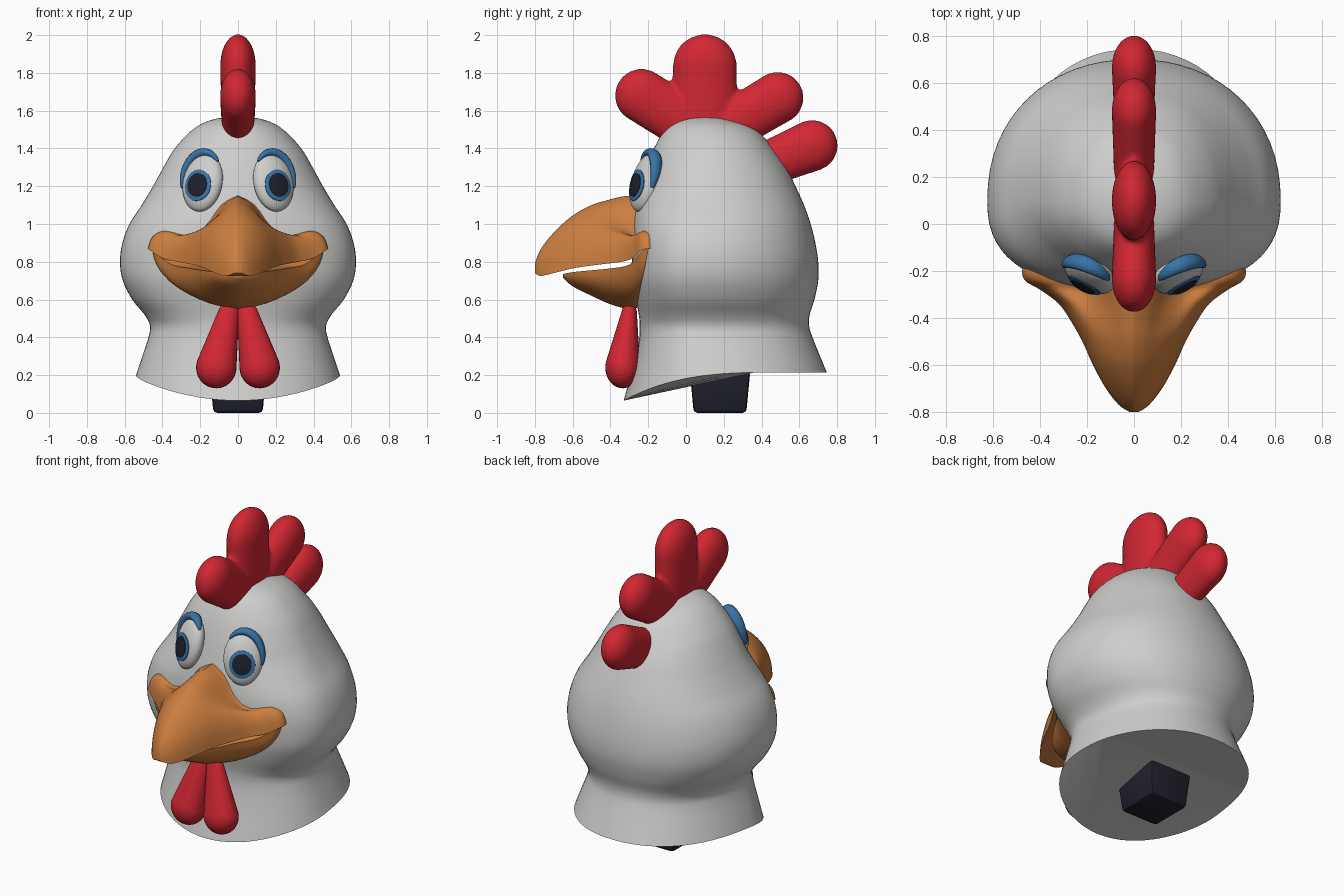
import bpy, bmesh, math
from mathutils import Vector, Matrix

if "Cube" in bpy.data.objects:
    bpy.data.objects.remove(bpy.data.objects["Cube"])


def material(name, r, g, b):
    m = bpy.data.materials.new(name)
    m.use_nodes = True
    m.diffuse_color = (r, g, b, 1)
    m.node_tree.nodes["Principled BSDF"].inputs["Base Color"].default_value = (r, g, b, 1)
    return m


WHITE = material("feather white", .62, .62, .61)
ORANGE = material("beak orange", .61, .21, .05)
RED = material("comb red", .64, .02, .032)
BLUE = material("eye blue", .04, .17, .38)
DARK = material("dark navy", .014, .014, .025)


def finish(name, bm, mat, angle=50):
    """Turn a bmesh into a smooth shaded object."""
    bmesh.ops.recalc_face_normals(bm, faces=bm.faces)
    mesh = bpy.data.meshes.new(name)
    bm.to_mesh(mesh)
    bm.free()
    mesh.materials.append(mat)
    obj = bpy.data.objects.new(name, mesh)
    bpy.context.scene.collection.objects.link(obj)
    bpy.ops.object.select_all(action='DESELECT')
    obj.select_set(True)
    bpy.context.view_layer.objects.active = obj
    bpy.ops.object.shade_smooth_by_angle(angle=math.radians(angle))
    return obj


def spline(rows, steps):
    """Smoothly interpolate table rows (Catmull-Rom)."""
    out = []
    last = len(rows) - 1
    for i in range(last):
        quad = [rows[max(i - 1, 0)], rows[i], rows[i + 1], rows[min(i + 2, last)]]
        for s in range(steps):
            t = s / steps
            out.append([b + .5 * t * (c - a + t * (2 * a - 5 * b + 4 * c - d + t * (3 * (b - c) + d - a)))
                        for a, b, c, d in zip(*quad)])
    return out + [list(rows[-1])]


def loft(name, rings, mat, angle=50):
    """Skin closed rings and cap both ends."""
    bm = bmesh.new()
    loops = [[bm.verts.new(p) for p in ring] for ring in rings]
    for a, b in zip(loops, loops[1:]):
        n = len(a)
        for i in range(n):
            j = (i + 1) % n
            bm.faces.new((a[i], a[j], b[j], b[i]))
    caps = [bm.faces.new(loops[0]), bm.faces.new(loops[-1])]
    bmesh.ops.triangulate(bm, faces=caps)
    return finish(name, bm, mat, angle)


def circle(n):
    return [(math.cos(2 * math.pi * i / n), math.sin(2 * math.pi * i / n)) for i in range(n)]


def add_lobe(bm, p0, r0, p1, r1):
    """Hull of two ellipsoids: a tapered, rounded lobe."""
    verts = []
    for p, r in ((p0, r0), (p1, r1)):
        mat = Matrix.Translation(p) @ Matrix.Diagonal((*r, 1))
        verts += bmesh.ops.create_uvsphere(bm, u_segments=28, v_segments=18, radius=1, matrix=mat)["verts"]
    bmesh.ops.delete(bm, geom=list({f for v in verts for f in v.link_faces}), context='FACES_ONLY')
    hull = bmesh.ops.convex_hull(bm, input=verts)
    inside = {v for v in hull["geom_interior"] if isinstance(v, bmesh.types.BMVert)}
    bmesh.ops.delete(bm, geom=list(inside), context='VERTS')
    loose = [e for e in bm.edges if not e.link_faces]
    bmesh.ops.delete(bm, geom=loose, context='EDGES')


# Head and neck: height, half width, front y, back y, front squareness, rim droop
HEAD = [
    (.215, .54, -.33, .745, 2, 1), (.3, .51, -.285, .71, 2.1, .6),
    (.4, .475, -.25, .67, 2.2, .2), (.46, .466, -.245, .652, 2.2, 0),
    (.52, .495, -.25, .655, 2.3, 0), (.6, .56, -.265, .68, 2.4, 0),
    (.7, .61, -.28, .7, 2.5, 0), (.8, .625, -.285, .7, 2.5, 0),
    (.9, .612, -.285, .685, 2.5, 0), (1, .575, -.28, .66, 2.4, 0),
    (1.1, .51, -.265, .625, 2.2, 0), (1.2, .45, -.24, .58, 2, 0),
    (1.3, .395, -.21, .53, 2, 0), (1.4, .335, -.17, .46, 2, 0),
    (1.5, .24, -.11, .37, 2, 0), (1.55, .145, -.035, .24, 2, 0),
    (1.573, .02, .08, .12, 2, 0)]
rings = []
for z, w, front, back, square, droop in spline(HEAD, 4):
    ring = []
    for c, s in circle(64):
        n, depth = (square, .1 - front) if s < 0 else (2.15, back - .1)
        x = w * math.copysign(abs(c) ** (2 / n), c)
        y = .1 + depth * math.copysign(abs(s) ** (2 / n), s)
        ring.append((x, y, z - .15 * droop * max((.5 - y) / .83, 0) ** 3))
    rings.append(ring)
loft("head", rings, WHITE)

# Beak cross-sections: across, smiling lip height, dome height
SECTION = spline([(0, 1, 1), (.2, .84, .96), (.42, .47, .87), (.62, .31, .74),
                  (.82, .34, .54), (.95, .22, .28), (1, 0, 0)], 3)


def beak_ring(y, w, peak, edge, dome):
    half = [(w * u, edge + (peak - edge) * (lip + (d - lip) * dome)) for u, lip, d in SECTION]
    arch = [(-x, z) for x, z in half[:0:-1]] + half
    floor = [(w * u, edge) for u in (.75, .4, 0, -.4, -.75)]
    return [(x, y, z) for x, z in arch + floor]


UPPER = [
    (-.15, .44, 1.1, .87, 0), (-.19, .475, 1.15, .87, 0), (-.24, .465, 1.15, .86, 0),
    (-.28, .4, 1.15, .82, .1), (-.34, .32, 1.145, .8, .4), (-.42, .265, 1.125, .79, .7),
    (-.5, .22, 1.1, .78, .9), (-.6, .175, 1.045, .765, 1), (-.7, .12, .955, .74, 1),
    (-.77, .065, .865, .725, 1), (-.8, .02, .79, .74, 1)]
LOWER = [
    (-.15, .42, .65, .88, 1), (-.19, .455, .6, .88, 1), (-.24, .44, .565, .85, 1),
    (-.3, .35, .55, .785, 1), (-.4, .255, .575, .765, 1), (-.5, .19, .62, .755, 1),
    (-.6, .115, .67, .745, 1), (-.65, .03, .715, .735, 1)]
upper_beak = loft("upper_beak", [beak_ring(*r) for r in spline(UPPER, 4)], ORANGE)
loft("lower_beak", [beak_ring(*r) for r in spline(LOWER, 4)], ORANGE)

# Nostril dents
bm = bmesh.new()
for side in (1, -1):
    mat = Matrix.Translation((side * .09, -.46, 1.09)) @ Matrix.Diagonal((.022, .04, .03, 1))
    bmesh.ops.create_icosphere(bm, subdivisions=1, radius=1, matrix=mat)
cutter = finish("nostril_cutter", bm, ORANGE)
cutter.hide_render = True
cutter.hide_viewport = True
dent = upper_beak.modifiers.new("nostrils", 'BOOLEAN')
dent.operation = 'DIFFERENCE'
dent.object = cutter

# Comb: four flattened lobes fused together
bm = bmesh.new()
for root, root_r, tip, tip_r in (((.02, 1.52), .14, (-.235, 1.68), .142),
                                 ((.1, 1.5), .17, (.1, 1.835), .17),
                                 ((.2, 1.5), .13, (.485, 1.668), .138),
                                 ((.46, 1.33), .12, (.668, 1.415), .136)):
    add_lobe(bm, (0, *root), (.085, root_r, root_r), (0, *tip), (.095, tip_r, tip_r))
comb = finish("comb", bm, RED, 180)
fuse = comb.modifiers.new("fuse", 'REMESH')
fuse.mode = 'VOXEL'
fuse.voxel_size = .014
fuse.use_smooth_shade = True
soften = comb.modifiers.new("soften", 'SMOOTH')
soften.iterations = 6

# Eye ellipsoid half sizes
A, B, C = .115, .16, .06
for side, label in ((1, "left"), (-1, "right")):
    # Wattle
    bm = bmesh.new()
    add_lobe(bm, (side * .05, -.3, .53), (.055, .04, .05), (side * .115, -.335, .24), (.107, .092, .11))
    finish(label + "_wattle", bm, RED, 180)

    # Eye frame lying on the face
    yaw, tilt = math.radians(28), math.radians(16)
    across = Vector((side * math.cos(yaw), math.sin(yaw), 0))
    out = Vector((side * math.sin(yaw), -math.cos(yaw), 0))
    up = Vector((0, 0, math.cos(tilt))) - out * math.sin(tilt)
    out = out * math.cos(tilt) + Vector((0, 0, math.sin(tilt)))
    centre = Vector((side * .187, -.215, 1.22))

    def place(u, v, w):
        return centre + across * u + up * v + out * w

    def on_eye(u, v, lift):
        return place(u, v, C * math.sqrt(max(1 - (u / A) ** 2 - (v / B) ** 2, 0)) + lift)

    def eye_disc(name, ru, rv, lift, mat):
        rings = [[on_eye(k * ru * c, k * rv * s - .03, h) for c, s in circle(32)]
                 for k, h in ((1, -.005), (1, lift), (.75, lift), (.5, lift), (.25, lift), (.04, lift))]
        loft(name, rings, mat)

    bm = bmesh.new()
    bmesh.ops.create_uvsphere(bm, u_segments=40, v_segments=24, radius=1)
    for v in bm.verts:
        v.co = place(A * v.co.x, B * v.co.y, C * v.co.z)
    finish(label + "_eye", bm, WHITE)
    eye_disc(label + "_iris", .077, .084, .004, BLUE)
    eye_disc(label + "_pupil", .057, .063, .007, DARK)

    # Eyelid: tapered band over the upper rim of the eye
    rings = []
    for i in range(25):
        t = i / 24
        a = math.radians(-12 + 147 * t)
        thick = .005 + .021 * math.sin(math.pi * t) ** .7
        rings.append([place((A + thick * c) * math.cos(a), (B + thick * c) * math.sin(a), .012 + 1.4 * thick * s)
                      for c, s in circle(12)])
    loft(label + "_eyelid", rings, BLUE)

# Neck stem: tapered, bevelled block
bm = bmesh.new()
bmesh.ops.create_cube(bm, size=1)
for v in bm.verts:
    taper = .87 if v.co.z < 0 else 1
    v.co = (v.co.x * .3 * taper, .18 + v.co.y * .32 * taper, .11 + v.co.z * .22)
bmesh.ops.bevel(bm, geom=bm.edges[:], offset=.02, segments=2, profile=.5, affect='EDGES')
finish("neck_stem", bm, DARK, 30)
